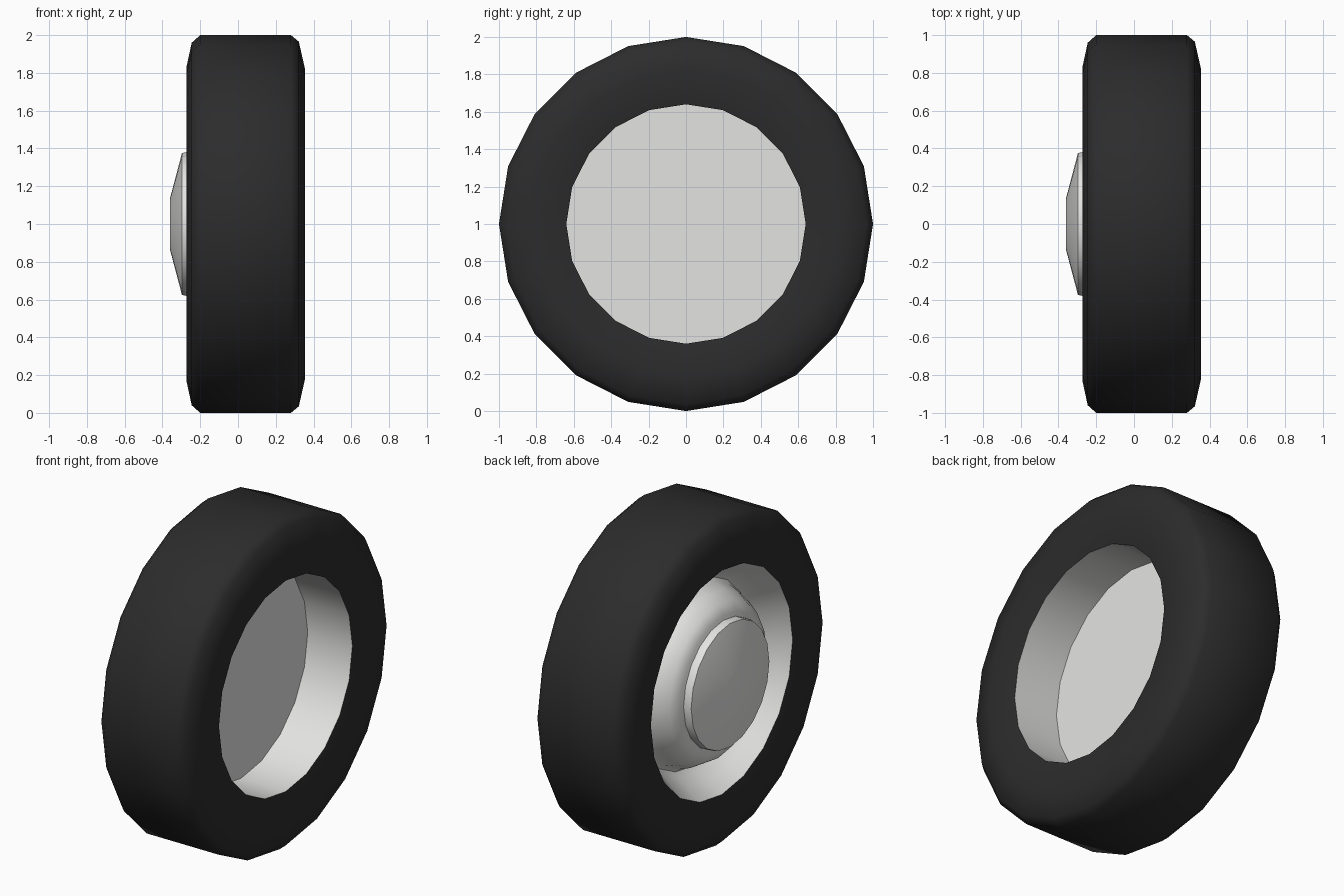
import bpy, bmesh, math

if "Cube" in bpy.data.objects:
    bpy.data.objects.remove(bpy.data.objects["Cube"])

SIDES = 20


def material(name, rgb):
    m = bpy.data.materials.new(name)
    m.diffuse_color = (*rgb, 1.0)
    m.use_nodes = True
    m.node_tree.nodes["Principled BSDF"].inputs["Base Color"].default_value = m.diffuse_color
    return m


def lathe(name, profile, mat, angle):
    """Spin (x, radius) points around the wheel axle, parallel to x at z = 1."""
    bm = bmesh.new()
    rings = []
    for x, r in profile:
        if r == 0:
            rings.append([bm.verts.new((x, 0, 1))] * SIDES)
        else:
            rings.append([bm.verts.new((x, r * math.sin(2 * math.pi * i / SIDES),
                                        1 + r * math.cos(2 * math.pi * i / SIDES)))
                          for i in range(SIDES)])
    for a, b in zip(rings, rings[1:]):
        for i in range(SIDES):
            j = (i + 1) % SIDES
            # Drop repeated corners where a ring closes to a point
            bm.faces.new(list(dict.fromkeys((a[i], a[j], b[j], b[i]))))
    # Profiles run from -x to +x outside, so this winding needs one consistent pass
    bmesh.ops.recalc_face_normals(bm, faces=bm.faces)
    mesh = bpy.data.meshes.new(name)
    bm.to_mesh(mesh)
    bm.free()
    mesh.materials.append(mat)
    obj = bpy.data.objects.new(name, mesh)
    bpy.context.collection.objects.link(obj)
    bpy.ops.object.select_all(action='DESELECT')
    obj.select_set(True)
    bpy.context.view_layer.objects.active = obj
    bpy.ops.object.shade_smooth_by_angle(angle=math.radians(angle))
    return obj


rubber = material("black_rubber", (0.025, 0.025, 0.025))
metal = material("light_grey_metal", (0.775, 0.775, 0.765))

# Tyre: flat tread, chamfered shoulders, side walls sinking towards the rim
lathe("tyre", [(-0.24, 0.68), (-0.272, 0.835), (-0.245, 0.96), (-0.20, 1.0),
               (0.28, 1.0), (0.322, 0.965), (0.355, 0.82), (0.32, 0.64)],
      rubber, 60)

# Rim: dished trough and raised centre outside, deep flat-bottomed well inside
lathe("rim", [(-0.25, 0.0), (-0.25, 0.41), (-0.215, 0.465), (-0.14, 0.51),
              (-0.07, 0.535), (-0.05, 0.555), (-0.08, 0.585), (-0.15, 0.625),
              (-0.24, 0.68), (0.32, 0.64), (0.02, 0.64), (0.02, 0.0)],
      metal, 80)

# Hub cap: short drum topped by a shallow cone with a flat tip
lathe("hub_cap", [(-0.25, 0.38), (-0.275, 0.38), (-0.297, 0.375),
                  (-0.36, 0.135), (-0.36, 0.0)],
      metal, 30)
